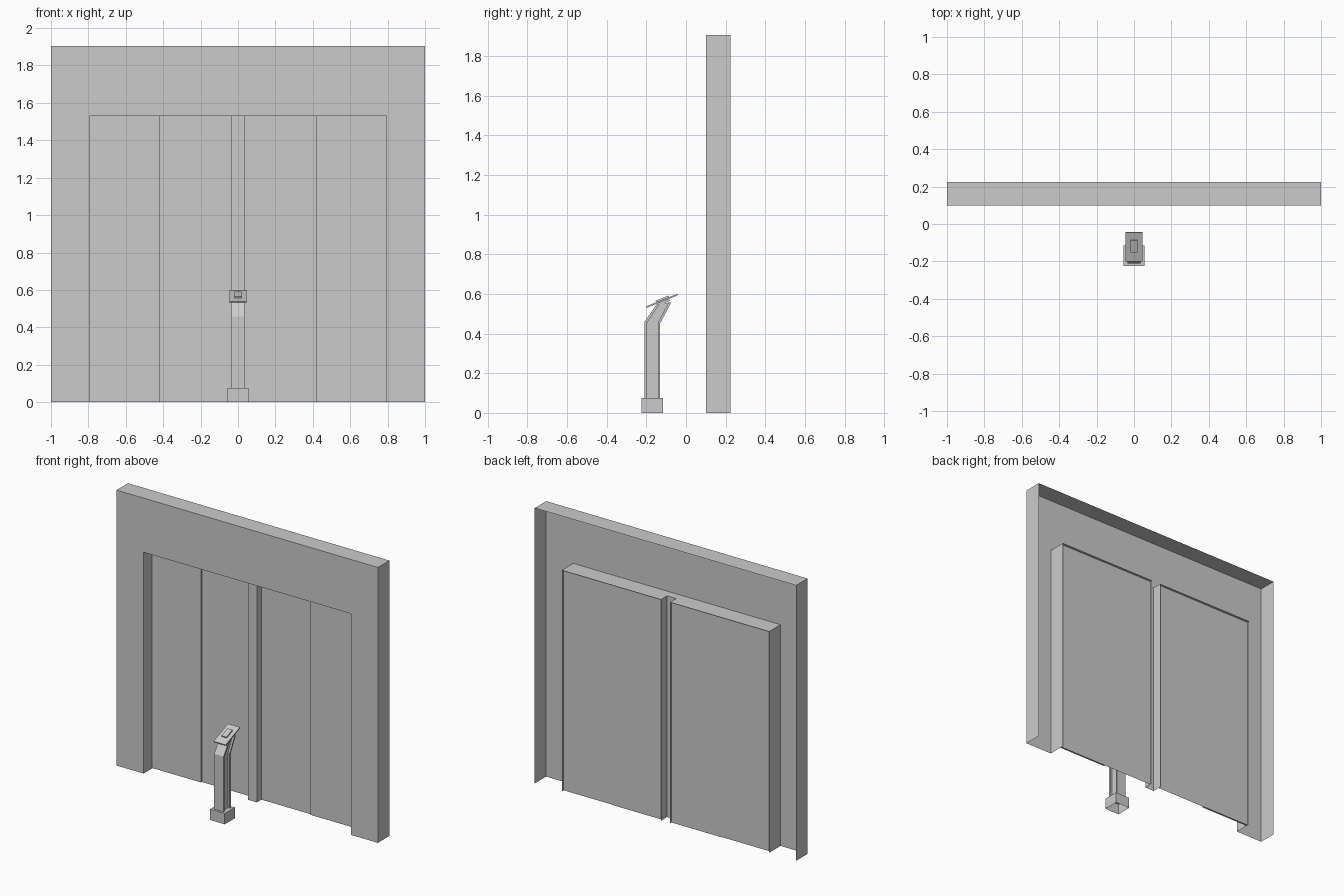
import bpy, math

if "Cube" in bpy.data.objects:
    bpy.data.objects.remove(bpy.data.objects["Cube"])

H, FRONT, BACK = 1.905, 0.10, 0.225      # wall height and depth range
OX, OZ = 0.793, 1.53                      # doorway half width and height
PX, PY = 0.035, 0.157                     # centre pillar half width and front
DY0, DY1, DX = 0.195, 0.207, 0.42         # door depths and panel split


def mesh(name, verts, faces):
    me = bpy.data.meshes.new(name)
    me.from_pydata(verts, [], faces)
    me.update()
    ob = bpy.data.objects.new(name, me)
    bpy.context.collection.objects.link(ob)
    return ob


def sheet(name, path, z0, z1):
    """Open vertical sheet following an xy path."""
    n = len(path)
    v = [(x, y, z) for z in (z0, z1) for x, y in path]
    return mesh(name, v, [(i, i + 1, n + i + 1, n + i) for i in range(n - 1)])


def prism(name, profile, hx):
    """Solid yz profile extruded across x."""
    n = len(profile)
    v = [(x, y, z) for x in (-hx, hx) for y, z in profile]
    f = [tuple(range(n))[::-1], tuple(range(n, 2 * n))]
    f += [(i, (i + 1) % n, n + (i + 1) % n, n + i) for i in range(n)]
    return mesh(name, v, f)


def box(name, x0, x1, y0, y1, z0, z1, open_bottom=False):
    v = [(x, y, z) for z in (z0, z1) for x, y in ((x0, y0), (x1, y0), (x1, y1), (x0, y1))]
    f = [(4, 5, 6, 7), (0, 1, 5, 4), (1, 2, 6, 5), (2, 3, 7, 6), (3, 0, 4, 7)]
    if not open_bottom:
        f.append((3, 2, 1, 0))
    return mesh(name, v, f)


def tilted(name, hx, cy, cz, length, thick, angle):
    ob = box(name, -hx, hx, -length / 2, length / 2, -thick / 2, thick / 2)
    ob.location = (0, cy, cz)
    ob.rotation_euler.x = angle
    return ob


# wall front with doorway cut down to the floor
outline = [(-1, 0), (-OX, 0), (-OX, OZ), (OX, OZ), (OX, 0), (1, 0), (1, H), (-1, H)]
mesh("wall_front", [(x, FRONT, z) for x, z in outline],
     [(0, 1, 2, 7), (7, 2, 3, 6), (3, 4, 5, 6)])

# wall sides and top, open at the back
edge = [(-1, 0), (-1, H), (1, H), (1, 0)]
mesh("wall_return", [(x, y, z) for y in (FRONT, BACK) for x, z in edge],
     [(i, i + 4, i + 5, i + 1) for i in range(3)])

# doorway ceiling, notched around the hollow pillar
ceiling = [(-OX, FRONT), (OX, FRONT), (OX, BACK), (PX, BACK),
           (PX, PY), (-PX, PY), (-PX, BACK), (-OX, BACK)]
mesh("doorway_ceiling", [(x, y, OZ) for x, y in ceiling],
     [(0, 5, 6, 7), (0, 1, 4, 5), (1, 2, 3, 4)])

# centre pillar between the two doorways
sheet("centre_pillar", [(-PX, BACK), (-PX, PY), (PX, PY), (PX, BACK)], 0, OZ)

# jambs and two-panel doors, mirrored left and right
for s, side in ((-1, "left"), (1, "right")):
    sheet("jamb_" + side, [(s * OX, FRONT), (s * OX, BACK)], 0, OZ)
    xs = sorted((s * OX, s * DX))
    box("outer_door_" + side, xs[0], xs[1], DY0, DY1, 0.002, OZ - 0.001)
    sheet("inner_door_" + side, [(s * DX, DY1), (s * PX, DY1)], 0, OZ)

# kiosk base
box("kiosk_base", -0.056, 0.056, -0.225, -0.115, 0, 0.075, True)

# kiosk bent column: front plate, inset core, back plate
B = 0.075
prism("column_front_plate", [(-0.21, B), (-0.197, B), (-0.197, 0.452),
                             (-0.133, 0.55), (-0.150, 0.546), (-0.21, 0.457)], 0.036)
prism("column_core", [(-0.197, B), (-0.142, B), (-0.142, 0.455),
                      (-0.088, 0.556), (-0.133, 0.55), (-0.197, 0.452)], 0.024)
prism("column_back_plate", [(-0.142, B), (-0.13, B), (-0.13, 0.452),
                            (-0.075, 0.556), (-0.088, 0.556), (-0.142, 0.455)], 0.036)

# tilted screen panel with a raised reader pad, and mounting block beneath
TILT = math.radians(22)
tilted("screen_panel", 0.046, -0.121, 0.565, 0.168, 0.008, TILT)
tilted("reader_pad", 0.019, -0.118, 0.573, 0.07, 0.012, TILT)
tilted("screen_mount", 0.03, -0.112, 0.560, 0.06, 0.014, TILT)
